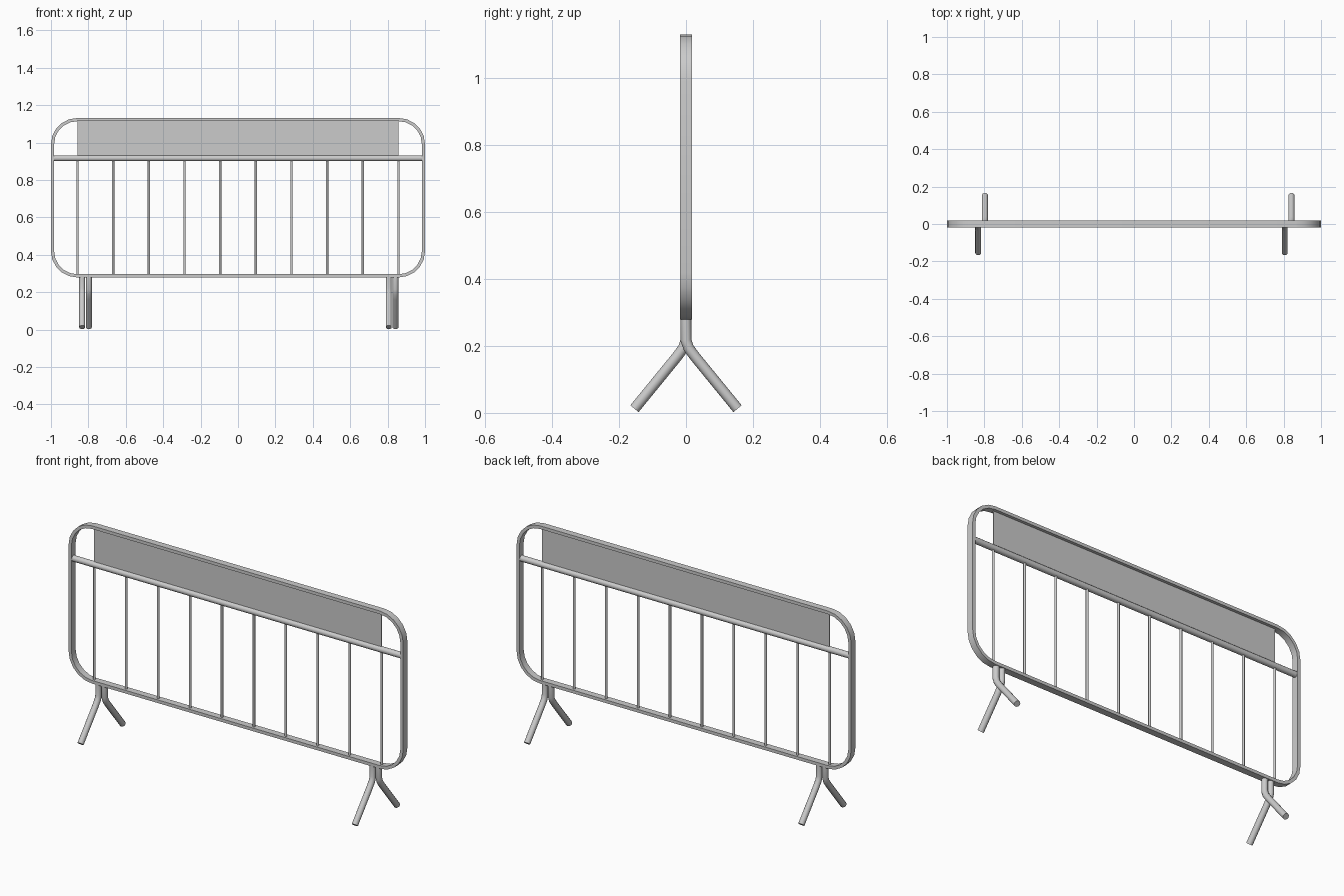
import bpy, bmesh, math
from mathutils import Vector

if "Cube" in bpy.data.objects:
    bpy.data.objects.remove(bpy.data.objects["Cube"])


def finish(bm, name, smooth=True):
    bmesh.ops.recalc_face_normals(bm, faces=bm.faces)
    me = bpy.data.meshes.new(name)
    bm.to_mesh(me)
    bm.free()
    ob = bpy.data.objects.new(name, me)
    bpy.context.collection.objects.link(ob)
    if smooth:
        bpy.ops.object.select_all(action='DESELECT')
        ob.select_set(True)
        bpy.context.view_layer.objects.active = ob
        bpy.ops.object.shade_smooth_by_angle(angle=math.radians(40))
    return ob


def tube(name, points, radius, sides=12):
    """Capped round tube along a path, mitred at the bends."""
    pts = [Vector(p) for p in points]
    dirs = [(b - a).normalized() for a, b in zip(pts, pts[1:])]
    side = Vector((1, 0, 0)) if abs(dirs[0].x) < 0.5 else Vector((0, 1, 0))
    bm = bmesh.new()
    rings = []
    for i, p in enumerate(pts):
        d0, d1 = dirs[max(i - 1, 0)], dirs[min(i, len(dirs) - 1)]
        t = (d0 + d1).normalized()
        up = t.cross(side) / t.dot(d0)
        rings.append([bm.verts.new(p + radius * (side * math.cos(a) + up * math.sin(a)))
                      for a in (2 * math.pi * k / sides for k in range(sides))])
    for r0, r1 in zip(rings, rings[1:]):
        for k in range(sides):
            n = (k + 1) % sides
            bm.faces.new((r0[k], r0[n], r1[n], r1[k]))
    bm.faces.new(rings[0])
    bm.faces.new(rings[-1])
    return finish(bm, name)


# Outer frame: flat rectangular bar around a rounded rectangle
def frame(name, half_w, z0, z1, radius, thick, depth, segs=5):
    bm = bmesh.new()
    rings = []
    corners = [(half_w - radius, z1 - radius), (radius - half_w, z1 - radius),
               (radius - half_w, z0 + radius), (half_w - radius, z0 + radius)]
    for c, (cx, cz) in enumerate(corners):
        for s in range(segs + 1):
            a = math.pi / 2 * (c + s / segs)
            rings.append([bm.verts.new((cx + r * math.cos(a), y, cz + r * math.sin(a)))
                          for r, y in ((radius, -depth / 2), (radius, depth / 2),
                                       (radius - thick, depth / 2), (radius - thick, -depth / 2))])
    for i, r0 in enumerate(rings):
        r1 = rings[(i + 1) % len(rings)]
        for k in range(4):
            n = (k + 1) % 4
            bm.faces.new((r0[k], r0[n], r1[n], r1[k]))
    return finish(bm, name)


frame("outer_frame", 1.0, 0.279, 1.131, 0.14, 0.017, 0.036)

# Middle rail
tube("middle_rail", [(-0.985, 0, 0.916), (0.985, 0, 0.916)], 0.016)

# Upright bars
for i in range(10):
    x = -0.858 + i * 1.716 / 9
    tube(f"upright_bar_{i + 1}", [(x, 0, 0.288), (x, 0, 0.912)], 0.0065, 10)

# Sign panel between the rail and the frame top
bm = bmesh.new()
bmesh.ops.create_cube(bm, size=1)
for v in bm.verts:
    v.co = Vector((v.co.x * 1.716, v.co.y * 0.004, 1.0185 + v.co.z * 0.203))
finish(bm, "sign_panel", smooth=False)

# Splayed legs, a side-by-side pair at each end
for end, cx in (("left", -0.815), ("right", 0.824)):
    for face, s in (("front", -1), ("back", 1)):
        x = cx + s * 0.018
        tube(f"{end}_{face}_leg",
             [(x, 0, 0.285), (x, 0, 0.217), (x, s * 0.008, 0.194),
              (x, s * 0.027, 0.168), (x, s * 0.154, 0.0125)], 0.016)
